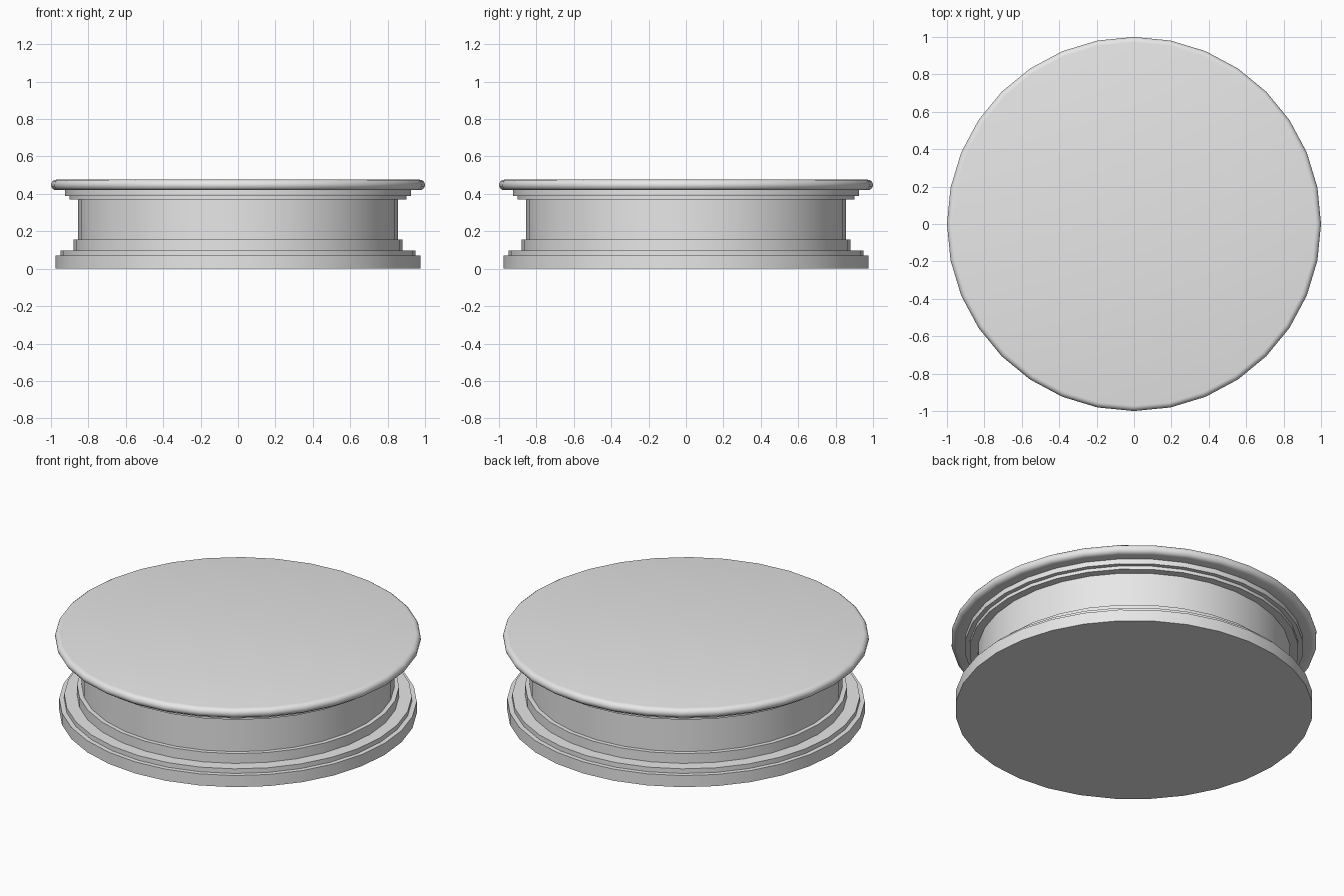
import bpy
import bmesh
from math import sin, cos, pi, radians

if "Cube" in bpy.data.objects:
    bpy.data.objects.remove(bpy.data.objects["Cube"], do_unlink=True)

SIDES = 32

# Single plain grey
grey = bpy.data.materials.new("plain_grey")
grey.use_nodes = True
colour = (0.8, 0.8, 0.8, 1)
grey.diffuse_color = colour
grey.node_tree.nodes["Principled BSDF"].inputs["Base Color"].default_value = colour


def lathe(name, profile, cap_bottom=False, cap_top=False):
    """Turn a (radius, height) profile, listed bottom to top, about z."""
    bm = bmesh.new()
    rings = []
    for r, z in profile:
        rings.append([bm.verts.new((r * cos(2 * pi * i / SIDES),
                                    r * sin(2 * pi * i / SIDES), z))
                      for i in range(SIDES)])
    for low, high in zip(rings, rings[1:]):
        for i in range(SIDES):
            j = (i + 1) % SIDES
            bm.faces.new((low[i], low[j], high[j], high[i]))
    if cap_bottom:
        bm.faces.new(rings[0][::-1])
    if cap_top:
        bm.faces.new(rings[-1])
    mesh = bpy.data.meshes.new(name)
    bm.to_mesh(mesh)
    bm.free()
    mesh.materials.append(grey)
    obj = bpy.data.objects.new(name, mesh)
    bpy.context.collection.objects.link(obj)
    bpy.ops.object.select_all(action='DESELECT')
    obj.select_set(True)
    bpy.context.view_layer.objects.active = obj
    bpy.ops.object.shade_smooth_by_angle(angle=radians(35))
    return obj


# Stepped plinth
DRUM = 0.855
lathe("stepped_base", [(0.977, 0), (0.977, 0.07), (0.95, 0.07), (0.95, 0.098),
                       (0.88, 0.098), (0.88, 0.157), (DRUM, 0.157)], cap_bottom=True)

# Plain drum
lathe("drum", [(DRUM, 0.157), (DRUM, 0.37)])

# Stepped moulding under the top
lathe("upper_moulding", [(DRUM, 0.37), (0.9, 0.37), (0.9, 0.39),
                         (0.925, 0.39), (0.925, 0.42)])

# Top slab with a half-round rim
R = 0.028
rim = [(1 - R + R * cos(a), 0.448 + R * sin(a))
       for a in (pi * (k / 8 - 0.5) for k in range(9))]
lathe("rounded_top", [(0.925, 0.42)] + rim, cap_top=True)
